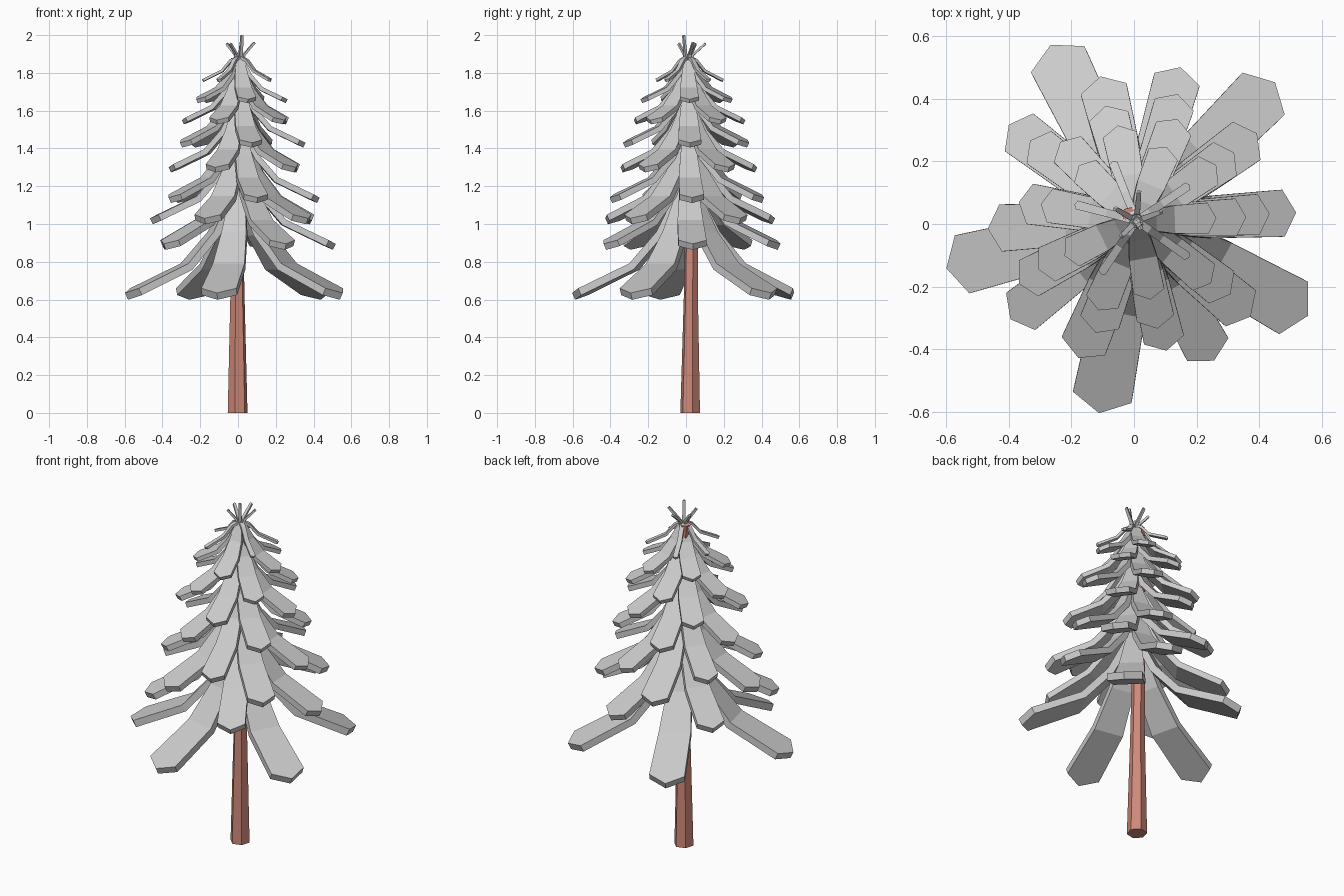
import bpy, bmesh, math
from mathutils import Vector

if "Cube" in bpy.data.objects:
    bpy.data.objects.remove(bpy.data.objects["Cube"])

CENTRE = Vector((0.008, 0.01, 0))


def make_object(name, bm, mat=None):
    bmesh.ops.recalc_face_normals(bm, faces=bm.faces)
    me = bpy.data.meshes.new(name)
    bm.to_mesh(me)
    bm.free()
    ob = bpy.data.objects.new(name, me)
    bpy.context.collection.objects.link(ob)
    if mat:
        me.materials.append(mat)
    return ob


def add_branch(bm, angle, path, widths, thick, point):
    """Sweep a flat slab along (radius, height) points, ending in a pointed tip."""
    a = math.radians(angle)
    out, side = Vector((math.cos(a), math.sin(a), 0)), Vector((-math.sin(a), math.cos(a), 0))
    rings = []
    for i, ((r, z), w) in enumerate(zip(path, widths)):
        last = i == len(path) - 1
        p, q = path[max(i - 1, 0)], path[min(i + 1, len(path) - 1)]
        d = Vector((q[0] - p[0], q[1] - p[1])).normalized()
        down = (out * d.y - Vector((0, 0, 1)) * d.x) * thick
        along = out * d.x + Vector((0, 0, d.y))
        base = CENTRE + out * r + Vector((0, 0, z))
        back = along * point if last else Vector((0, 0, 0))
        top = [base - back - side * w / 2, base, base - back + side * w / 2]
        rings.append([bm.verts.new(v) for v in top + [v + down for v in reversed(top)]])
    for u, v in zip(rings, rings[1:]):
        for k in range(6):
            bm.faces.new((u[k], u[(k + 1) % 6], v[(k + 1) % 6], v[k]))
    for ring in (rings[0], rings[-1]):
        bm.faces.new((ring[0], ring[1], ring[4], ring[5]))
        bm.faces.new((ring[1], ring[2], ring[3], ring[4]))


# Trunk: tapering six-sided column with a slight lean
bark = bpy.data.materials.new("bark")
bark.diffuse_color = (0.62, 0.25, 0.19, 1)
bark.use_nodes = True
bark.node_tree.nodes["Principled BSDF"].inputs["Base Color"].default_value = bark.diffuse_color
bm = bmesh.new()
rings = []
for x, y, z, r in [(-0.002, 0.022, 0, 0.054), (-0.003, 0.026, 0.65, 0.038),
                   (-0.008, 0.03, 1.2, 0.034), (-0.015, 0.03, 1.88, 0.024)]:
    rings.append([bm.verts.new((x + r * math.cos(k * math.pi / 3 + 0.25),
                                y + r * math.sin(k * math.pi / 3 + 0.25), z)) for k in range(6)])
for u, v in zip(rings, rings[1:]):
    for k in range(6):
        bm.faces.new((u[k], u[(k + 1) % 6], v[(k + 1) % 6], v[k]))
bm.faces.new(rings[0])
bm.faces.new(rings[-1])
make_object("trunk", bm, bark)

# Drooping branch tiers: tip radius, tip height, width, thickness, directions
tiers = [
    (0.625, 0.635, 0.19, 0.040, (45, 116, 194, 259, 331)),
    (0.510, 0.895, 0.15, 0.035, (3, 74, 143, 218, 299)),
    (0.475, 1.030, 0.15, 0.035, (36, 104, 183, 247, 320)),
    (0.425, 1.140, 0.13, 0.032, (3, 72, 143, 208, 283)),
    (0.380, 1.300, 0.13, 0.030, (35, 105, 171, 250, 322)),
    (0.350, 1.430, 0.12, 0.028, (2, 68, 134, 206, 281)),
    (0.310, 1.550, 0.11, 0.025, (35, 101, 170, 247, 320)),
    (0.255, 1.660, 0.10, 0.022, (2, 68, 136, 206, 280)),
    (0.205, 1.765, 0.028, 0.014, (34, 112, 165, 236, 325)),
]
for n, (R, z, w, t, angles) in enumerate(tiers, 1):
    bm = bmesh.new()
    path = [(0.05 * R, min(z + 0.93 * R, 1.89)), (0.25 * R, z + 0.52 * R),
            (0.48 * R, z + 0.25 * R), (R, z)]
    widths = [max(0.35 * w, 0.025), max(0.7 * w, 0.025), 0.9 * w, w]
    for a in angles:
        add_branch(bm, a, path, widths, t, 0.3 * w)
    make_object(f"branch_tier_{n}", bm)

# Crown: thin shoots rising from the top
bm = bmesh.new()
for a, r, z in [(20, 0.08, 1.965), (85, 0.09, 1.96), (150, 0.075, 1.96),
                (225, 0.065, 1.96), (300, 0.02, 2.0)]:
    add_branch(bm, a, [(0.005, 1.85), (0.2 * r + 0.005, 1.9), (r, z)],
               [0.018, 0.018, 0.014], 0.012, 0.003)
make_object("crown_shoots", bm)
